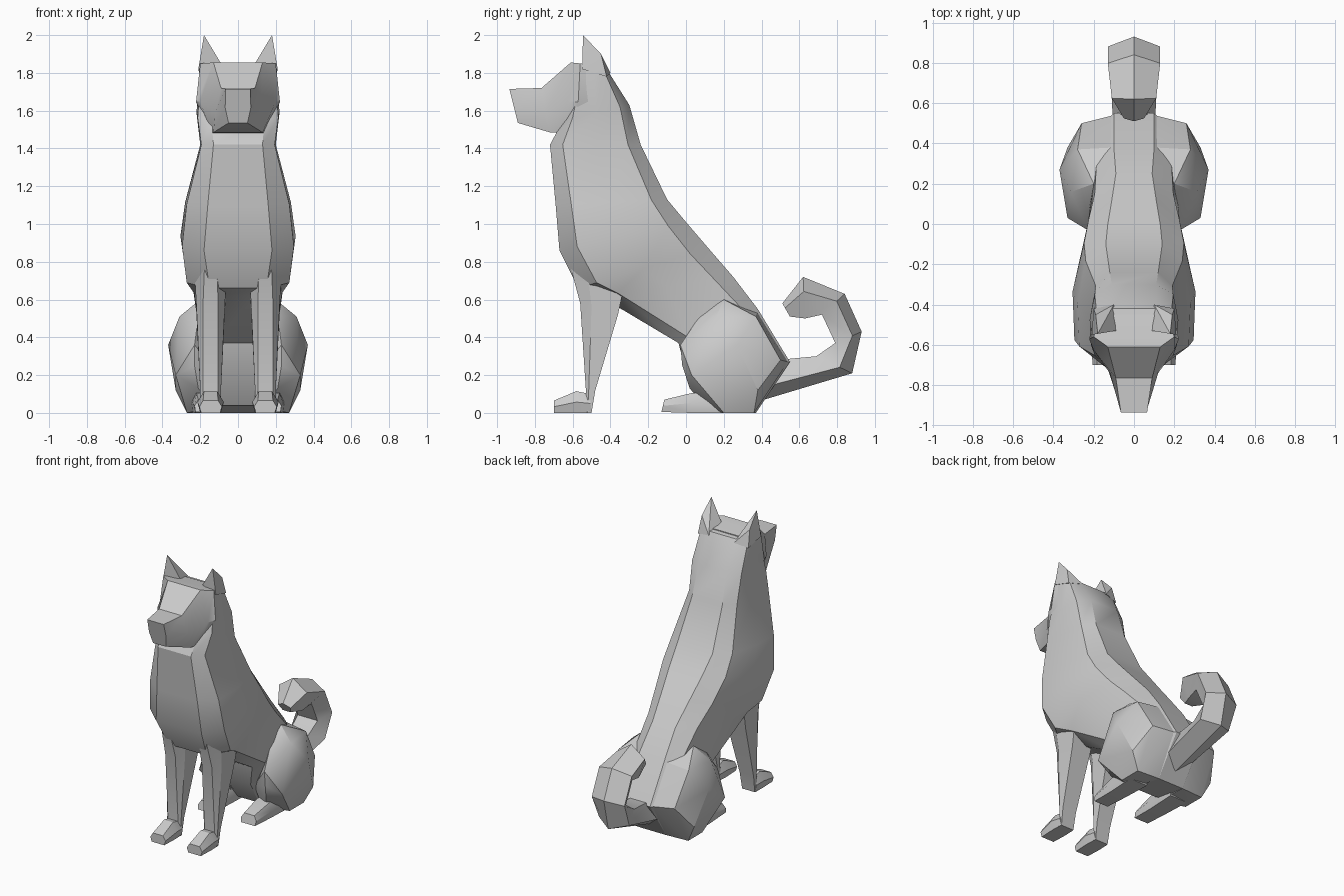
import bpy
import bmesh
import math
from mathutils import Vector

default_cube = bpy.data.objects.get("Cube")
if default_cube:
    bpy.data.objects.remove(default_cube, do_unlink=True)

# One plain grey for the whole animal
grey = bpy.data.materials.new("plain_grey")
grey.use_nodes = True
colour = (0.6, 0.6, 0.6, 1)
grey.diffuse_color = colour
grey.node_tree.nodes["Principled BSDF"].inputs["Base Color"].default_value = colour


def finish(name, bm):
    """Clean the mesh, turn it into an object and shade it."""
    bmesh.ops.remove_doubles(bm, verts=bm.verts, dist=0.001)
    bmesh.ops.recalc_face_normals(bm, faces=bm.faces)
    mesh = bpy.data.meshes.new(name)
    bm.to_mesh(mesh)
    bm.free()
    mesh.materials.append(grey)
    obj = bpy.data.objects.new(name, mesh)
    bpy.context.collection.objects.link(obj)
    bpy.ops.object.select_all(action='DESELECT')
    bpy.context.view_layer.objects.active = obj
    obj.select_set(True)
    bpy.ops.object.shade_smooth_by_angle(angle=math.radians(30))
    return obj


def loft(name, steps, rings, centre=0):
    """Skin symmetric rings. Each ring runs from point a to point b in the
    side plane; steps place its half widths along that line."""
    bm = bmesh.new()
    loops = []
    for a, b, widths in rings:
        a, b = Vector(a), Vector(b)
        half = [(w, a.lerp(b, t)) for t, w in zip(steps, widths)]
        outline = half + [(-w, p) for w, p in reversed(half)]
        loops.append([bm.verts.new((centre + x, p.x, p.y)) for x, p in outline])
    count = len(loops[0])
    for low, high in zip(loops, loops[1:]):
        for i in range(count):
            j = (i + 1) % count
            bm.faces.new((low[i], low[j], high[j], high[i]))
    bm.faces.new(loops[0])
    bm.faces.new(loops[-1])
    return finish(name, bm)


def hull(name, points, side):
    """Faceted solid around a few points, mirrored by side."""
    bm = bmesh.new()
    for x, y, z in points:
        bm.verts.new((side * x, y, z))
    result = bmesh.ops.convex_hull(bm, input=bm.verts)
    spare = [v for v in result["geom_interior"] if isinstance(v, bmesh.types.BMVert)]
    bmesh.ops.delete(bm, geom=spare, context='VERTS')
    return finish(name, bm)


# Torso from crown to rump: back point, front point, back / side / chest widths
torso = [
    ((-.42, 1.82), (-.56, 1.84), (.11, .2, .15)),
    ((-.3, 1.63), (-.65, 1.55), (.11, .22, .14)),
    ((-.24, 1.42), (-.72, 1.42), (.12, .2, .13)),
    ((-.1, 1.13), (-.69, 1.1), (.14, .28, .16)),
    ((0, 1.01), (-.67, .86), (.13, .305, .18)),
    ((.12, .87), (-.57, .66), (.11, .28, .15)),
    ((.25, .72), (-.46, .62), (.09, .24, .1)),
    ((.38, .55), (-.04, .37), (.1, .21, .14)),
    ((.55, .27), (0, .22), (.1, .2, .1)),
    ((.37, 0), (.12, .04), (.1, .15, .08)),
]
loft("torso", (0, .14, .5, .86, 1),
     [(a, b, (back, (back + side) / 2 + .03, side, side * .97, chest))
      for a, b, (back, side, chest) in torso])

# Head and muzzle: top point, bottom point, top / cheek / jaw widths
loft("head", (0, .55, 1), [
    ((-.45, 1.83), (-.45, 1.5), (.18, .2, .15)),
    ((-.56, 1.85), (-.58, 1.48), (.2, .222, .15)),
    ((-.61, 1.855), (-.64, 1.48), (.13, .2, .14)),
    ((-.765, 1.72), (-.72, 1.485), (.09, .12, .13)),
    ((-.935, 1.715), (-.89, 1.535), (.065, .068, .05)),
])

# Curled tail: outer point, inner point, ridge / side / inner widths
tail = [
    ((.38, .06), (.48, .28), .1),
    ((.88, .21), (.69, .3), .12),
    ((.93, .43), (.79, .37), .13),
    ((.84, .63), (.72, .52), .13),
    ((.62, .72), (.63, .5), .11),
    ((.51, .58), (.55, .51), .05),
]
loft("tail", (0, .35, 1), [(a, b, (0, w, w * .6)) for a, b, w in tail])

# Paired parts
for label, side in (("left", 1), ("right", -1)):
    # Pointed ear with a bent back edge
    hull(label + "_ear", [
        (.09, -.53, 1.85), (.21, -.55, 1.82), (.2, -.42, 1.78),
        (.1, -.4, 1.8), (.19, -.45, 1.9), (.18, -.545, 2),
    ], side)

    # Front leg, tapering from the chest to the ankle
    loft(label + "_front_leg", (0, .3, 1), [
        ((-.63, .84), (-.3, .8), (.03, .09, .09)),
        ((-.56, .58), (-.36, .52), (.04, .075, .075)),
        ((-.53, .12), (-.48, .12), (.04, .055, .055)),
        ((-.53, 0), (-.5, 0), (.05, .055, .05)),
    ], side * .145)

    # Wedge-shaped front paw
    loft(label + "_front_paw", (0, .5, 1), [
        ((-.7, .065), (-.7, 0), (.04, .06, .05)),
        ((-.58, .115), (-.58, 0), (.035, .07, .055)),
        ((-.51, .1), (-.5, 0), (.04, .06, .05)),
    ], side * .145)

    # Folded thigh
    hull(label + "_thigh", [
        (.2, .2, .6), (.1, .38, .53), (.28, .37, .51), (.31, .16, .51),
        (.37, .27, .36), (.21, .07, .51), (.23, -.03, .36), (.23, -.02, .25),
        (.33, .03, .2), (.33, .38, .12), (.26, .5, .28), (.1, .54, .27),
        (.27, .36, 0), (.27, .2, 0), (.1, .37, 0), (.12, .1, .03),
        (.21, .02, .13), (.1, .04, .2),
    ], side)

    # Hind foot reaching forward on the ground
    loft(label + "_hind_foot", (0, .5, 1), [
        ((-.115, .07), (-.13, .005), (.04, .06, .055)),
        ((.03, .105), (.03, 0), (.05, .07, .06)),
        ((.25, .12), (.25, 0), (.06, .08, .07)),
    ], side * .17)
